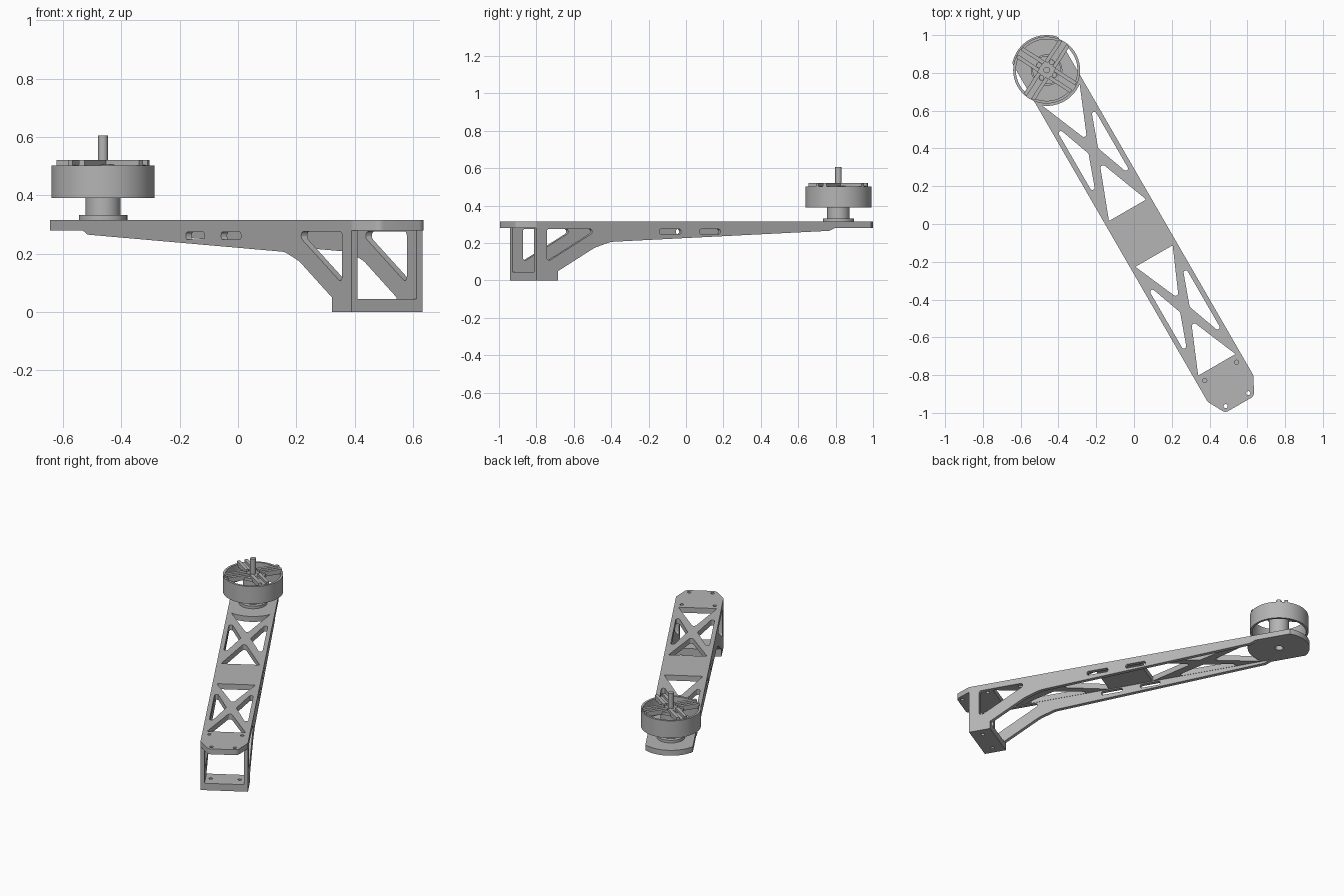
import bpy, bmesh
from math import sin, cos, pi, radians, asin, sqrt, tan
from mathutils import Matrix, Vector

if "Cube" in bpy.data.objects:
    bpy.data.objects.remove(bpy.data.objects["Cube"])

grey = bpy.data.materials.new("machined grey")
grey.use_nodes = True
grey.diffuse_color = (0.46, 0.46, 0.46, 1)
grey.node_tree.nodes["Principled BSDF"].inputs["Base Color"].default_value = (0.46, 0.46, 0.46, 1)

# Arm frame: local x across the arm, local y along it towards the motor
ARM = Matrix.Rotation(radians(30), 4, 'Z') @ Matrix.Translation((0.007, 0, 0))
SIDE = Matrix(((0, 0, 1, 0), (1, 0, 0, 0), (0, 1, 0, 0), (0, 0, 0, 1)))
HALF, WALL = 0.14, 0.024
INNER = HALF - WALL
MOTOR = 0.937
PAD_R = 0.185
parts = []


def circle(x, y, r, n=48):
    return [(x + r * cos(2 * pi * i / n), y + r * sin(2 * pi * i / n)) for i in range(n)]


def rounded(points, radius, steps=5):
    """Round polygon corners; a point may carry its own radius as third value."""
    out = []
    for i, p in enumerate(points):
        r = p[2] if len(p) > 2 else radius
        c = Vector(p[:2])
        a = Vector(points[i - 1][:2]) - c
        b = Vector(points[(i + 1) % len(points)][:2]) - c
        half = a.angle(b) / 2
        if r == 0 or half > 1.55:
            out.append(tuple(c))
            continue
        cut = min(r / tan(half), a.length * 0.49, b.length * 0.49)
        r = cut * tan(half)
        centre = c + (a.normalized() + b.normalized()).normalized() * (r / sin(half))
        start, end = c + a.normalized() * cut - centre, c + b.normalized() * cut - centre
        sweep = start.angle(end)
        for k in range(steps + 1):
            t = k / steps
            q = (start * sin((1 - t) * sweep) + end * sin(t * sweep)) / sin(sweep)
            out.append(tuple(centre + q))
    return out


def slab(name, loops, low, high, place=Matrix()):
    """Extrude an outline with holes between two heights."""
    curve = bpy.data.curves.new(name, 'CURVE')
    curve.dimensions = '2D'
    curve.fill_mode = 'BOTH'
    curve.extrude = (high - low) / 2
    for loop in loops:
        spline = curve.splines.new('POLY')
        spline.points.add(len(loop) - 1)
        for point, (x, y) in zip(spline.points, loop):
            point.co = (x, y, 0, 1)
        spline.use_cyclic_u = True
    helper = bpy.data.objects.new(name + " outline", curve)
    bpy.context.collection.objects.link(helper)
    bpy.context.view_layer.update()
    mesh = bpy.data.meshes.new_from_object(helper.evaluated_get(bpy.context.evaluated_depsgraph_get()))
    bpy.data.objects.remove(helper)
    mesh.transform(ARM @ place @ Matrix.Translation((0, 0, (low + high) / 2)))
    bm = bmesh.new()
    bm.from_mesh(mesh)
    bmesh.ops.remove_doubles(bm, verts=bm.verts, dist=0.0001)
    bmesh.ops.recalc_face_normals(bm, faces=bm.faces)
    bm.to_mesh(mesh)
    bm.free()
    mesh.materials.clear()
    mesh.materials.append(grey)
    mesh.name = name
    obj = bpy.data.objects.new(name, mesh)
    bpy.context.collection.objects.link(obj)
    parts.append(obj)


# Top plate: chamfered foot end, round motor end
spread = asin(HALF / PAD_R)
outline = rounded([(-HALF, -0.6, 0), (-HALF, -1.01), (-0.088, -1.107),
                   (0.088, -1.107), (HALF, -1.01), (HALF, -0.6, 0)], 0.03)
outline += [(PAD_R * sin(a), MOTOR + PAD_R * cos(a))
            for a in [spread * (1 - k / 12) for k in range(25)]]
plate = [outline, circle(0, MOTOR, 0.025, 24)]
for x, y in ((0.097, -0.905), (0.069, -1.078)):
    plate += [circle(s * x, y, 0.011, 16) for s in (-1, 1)]

# Cross-braced windows: two end triangles and two side triangles per bay
edge = INNER - 0.002
for mid, near, far in ((-0.527, -0.865, -0.2), (0.443, 0.08, None)):
    plate.append(rounded([(-edge, near, 0.004), (edge, near, 0.004), (0, mid - 0.065)], 0.014))
    if far is not None:
        base = [(edge, far, 0.004), (-edge, far, 0.004)]
    else:
        base = [(edge * k / 6, MOTOR - sqrt(0.19 ** 2 - (edge * k / 6) ** 2), 0)
                for k in range(6, -7, -1)]
    plate.append(rounded([(0, mid + 0.065)] + base, 0.014))
    for s in (-1, 1):
        plate.append(rounded([(s * edge, mid - 0.235), (s * edge, mid + 0.235),
                              (s * 0.029, mid)], 0.012))
slab("top_plate", plate, 0.28, 0.315)

# Side walls with leg, diagonal strut and cable slots
profile = rounded([(-1.009, 0), (-0.874, 0), (-0.874, 0.05), (-0.65, 0.174, 0.15),
                   (-0.55, 0.206, 0.15), (0.80, 0.265), (0.835, 0.28), (-1.009, 0.28)], 0)
brace = rounded([(-0.944, 0.276), (-0.944, 0.097), (-0.62, 0.276)], 0.015)
slots = [rounded([(a, 0.248), (b, 0.248), (b, 0.274), (a, 0.274)], 0.01)
         for a, b in ((-0.25, -0.115), (0.0, 0.127))]
slab("left_wall", [profile, brace] + slots, INNER, HALF, SIDE)
slab("right_wall", [profile, brace] + slots, -HALF, -INNER, SIDE)

# Foot plate between the legs
foot = [(-INNER, -1.009), (INNER, -1.009), (INNER, -0.874), (-INNER, -0.874)]
slab("foot_plate", [foot] + [circle(s * 0.085, -0.94, 0.011, 16) for s in (-1, 1)], 0, 0.045)

# Motor: base flange, stem, open bell, hub and shaft
slab("motor_flange", [circle(0, MOTOR, 0.083), circle(0, MOTOR, 0.025, 24)], 0.315, 0.332)
slab("motor_stem", [circle(0, MOTOR, 0.06)], 0.332, 0.488)
slab("motor_bell", [circle(0, MOTOR, 0.177, 96), circle(0, MOTOR, 0.163, 96)], 0.39, 0.502)
slab("motor_shaft", [circle(0, MOTOR, 0.017, 24)], 0.488, 0.605)
bolts = [circle(0.05 * cos(radians(27 + 90 * k)), MOTOR + 0.05 * sin(radians(27 + 90 * k)), 0.012, 16)
         for k in range(4)]
slab("motor_hub", [circle(0, MOTOR, 0.075)] + bolts, 0.488, 0.506)

# Four twin-rail spokes on the bell
for k in range(4):
    turn = Matrix.Translation((0, MOTOR, 0)) @ Matrix.Rotation(radians(27 + 90 * k), 4, 'Z')
    slab(f"spoke_web_{k + 1}", [[(0.07, -0.032), (0.166, -0.032), (0.166, 0.032), (0.07, 0.032)]],
         0.488, 0.504, turn)
    for s in (-1, 1):
        rail = [(0.034, s * 0.014), (0.172, s * 0.014), (0.168, s * 0.034), (0.034, s * 0.034)]
        slab(f"spoke_rail_{k + 1}_{'a' if s < 0 else 'b'}", [rail], 0.5, 0.52, turn)

# Smooth the round surfaces, keep edges crisp
bpy.ops.object.select_all(action='DESELECT')
for obj in parts:
    obj.select_set(True)
bpy.context.view_layer.objects.active = parts[0]
bpy.ops.object.shade_smooth_by_angle(angle=radians(30))
